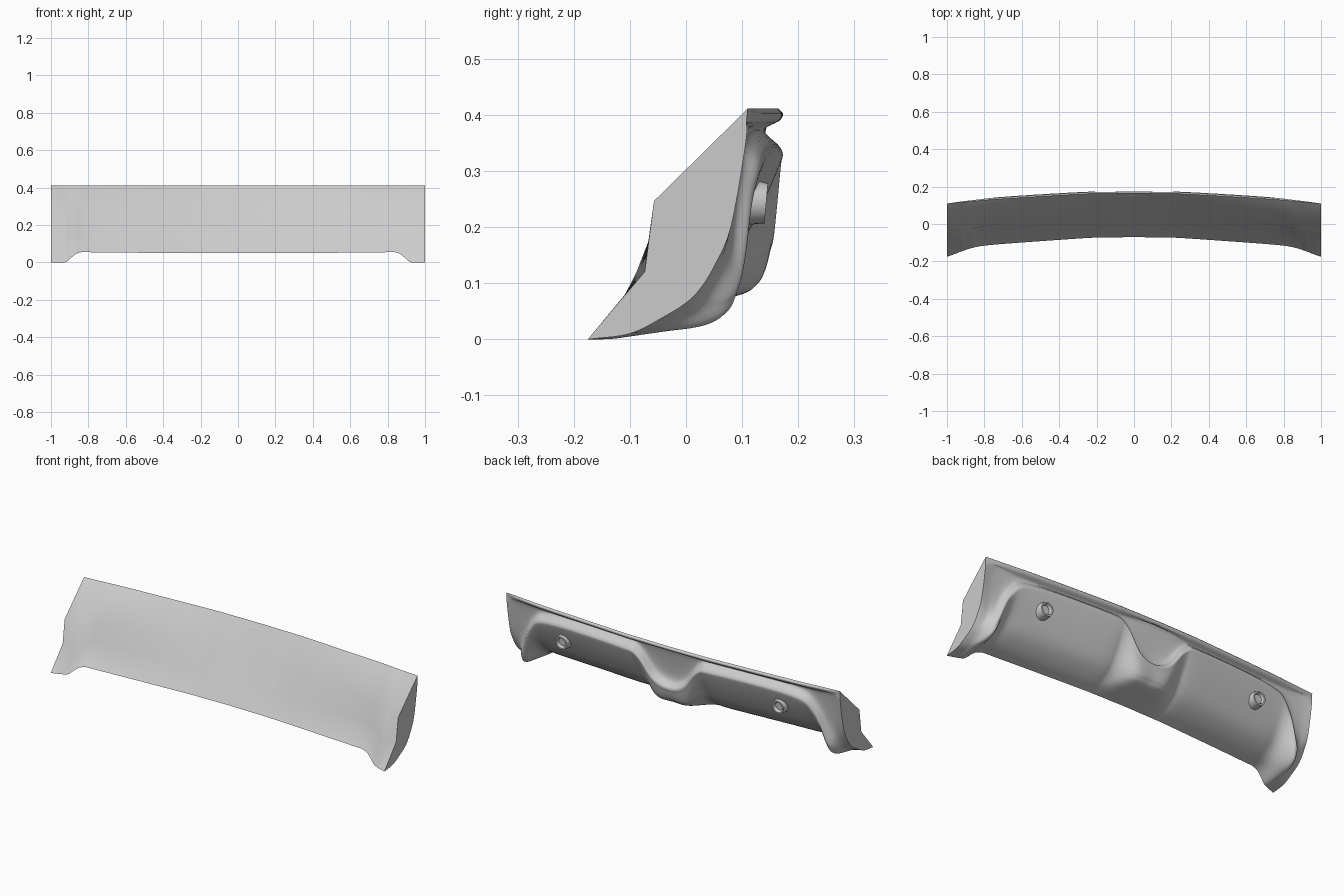
import bpy, bmesh, math
from mathutils import Vector, Matrix

if "Cube" in bpy.data.objects:
    bpy.data.objects.remove(bpy.data.objects["Cube"])

# Half cross-sections: x, then (y, z) for rim foot, crest, under crest,
# panel upper, panel middle, panel lower, bottom edge (before the bow is added)
SECTIONS = [
    (0.00, (.118, .22), (.151, .178), (.149, .155), (.139, .123), (.124, .10), (.085, .076), (-.070, .05)),
    (0.09, (.125, .25), (.157, .208), (.153, .175), (.140, .13), (.122, .10), (.080, .078), (-.071, .05)),
    (0.18, (.142, .350), (.169, .315), (.164, .29), (.130, .22), (.080, .135), (.008, .08), (-.071, .05)),
    (0.28, (.146, .366), (.173, .34), (.170, .312), (.130, .22), (.075, .13), (.002, .077), (-.072, .05)),
    (0.73, (.146, .361), (.172, .334), (.169, .305), (.128, .215), (.073, .127), (-.001, .076), (-.077, .053)),
    (0.85, (.143, .31), (.162, .268), (.157, .235), (.120, .17), (.070, .112), (.002, .07), (-.081, .052)),
    (0.92, (.132, .19), (.145, .11), (.140, .08), (.125, .05), (.090, .03), (.030, .02), (-.095, .002)),
    (0.96, (.128, .17), (.100, .09), (.080, .06), (.055, .042), (.020, .025), (-.030, .012), (-.106, 0)),
    (1.00, (.140, .20), (.110, .13), (.085, .09), (.060, .065), (.020, .04), (-.040, .01), (-.115, 0)),
]


def bow(x):
    return -0.06 * x * x


def section(row, side):
    x, e = row[0], row[0] ** 10
    top = [(.165 + .005 * e, .411), (.173 - .004 * e, .401),
           (.165 + .003 * e, .388), (.143 + .023 * e, .376 - .03 * e)]
    return [Vector((side * x, y + bow(x), z)) for y, z in top + list(row[1:])]


def spline(pts, n):
    # smooth curve through all points
    out = []
    p = [pts[0] * 2 - pts[1]] + list(pts) + [pts[-1] * 2 - pts[-2]]
    for i in range(1, len(p) - 2):
        a, b, c, d = p[i - 1:i + 3]
        for k in range(n):
            t = k / n
            out.append(b + (c - a) * (t / 2) + (a * 2 - b * 5 + c * 4 - d) * (t * t / 2)
                       + (b * 3 - a - c * 3 + d) * (t ** 3 / 2))
    return out + [pts[-1].copy()]


def finish(bm, name, angle):
    bmesh.ops.recalc_face_normals(bm, faces=bm.faces)
    me = bpy.data.meshes.new(name)
    bm.to_mesh(me)
    bm.free()
    ob = bpy.data.objects.new(name, me)
    bpy.context.collection.objects.link(ob)
    bpy.ops.object.select_all(action='DESELECT')
    ob.select_set(True)
    bpy.context.view_layer.objects.active = ob
    bpy.ops.object.shade_smooth_by_angle(angle=math.radians(angle))
    return ob


# Panel: contoured back, closed front sheet and flat ends
keys = [section(r, -1) for r in reversed(SECTIONS[1:])] + [section(r, 1) for r in SECTIONS]
rails = [spline([k[j] for k in keys], 6) for j in range(len(keys[0]))]
cols = [spline([r[i] for r in rails], 5) for i in range(len(rails[0]))]

bm = bmesh.new()
back, front = [], []
for col in cols:
    for p in col:
        p.z = max(p.z, 0)
    vs = [bm.verts.new(p) for p in col]
    x = abs(col[0].x)
    swell = .035 * max(0, 1 - abs(x - .92) / .08)
    mids = []
    for t, bulge in ((.4, -.053 * x), (.707, .018 * x - swell)):
        p = col[0].lerp(col[-1], t)
        p.y += bulge
        mids.append(bm.verts.new(p))
    back.append(vs)
    front.append([vs[0]] + mids + [vs[-1]])
for grid in (back, front):
    for a, b in zip(grid, grid[1:]):
        for j in range(len(a) - 1):
            bm.faces.new((a[j], a[j + 1], b[j + 1], b[j]))
for i in (0, -1):
    bm.faces.new(back[i] + front[i][-2:0:-1])
finish(bm, "contoured_panel", 40)

# Round sockets on the two back pads
for side, label in ((-1, "left"), (1, "right")):
    bm = bmesh.new()
    bmesh.ops.create_cone(bm, cap_ends=True, segments=24, radius1=.046, radius2=.036, depth=.06)
    cap = max(bm.faces, key=lambda f: f.calc_center_median().z)
    bmesh.ops.inset_individual(bm, faces=[cap], thickness=.008)
    bmesh.ops.inset_individual(bm, faces=[cap], thickness=.006, depth=-.014)
    bm.transform(Matrix.Translation((side * .65, .113, .245)) @ Matrix.Rotation(math.radians(-95), 4, 'X'))
    finish(bm, label + "_socket", 35)
